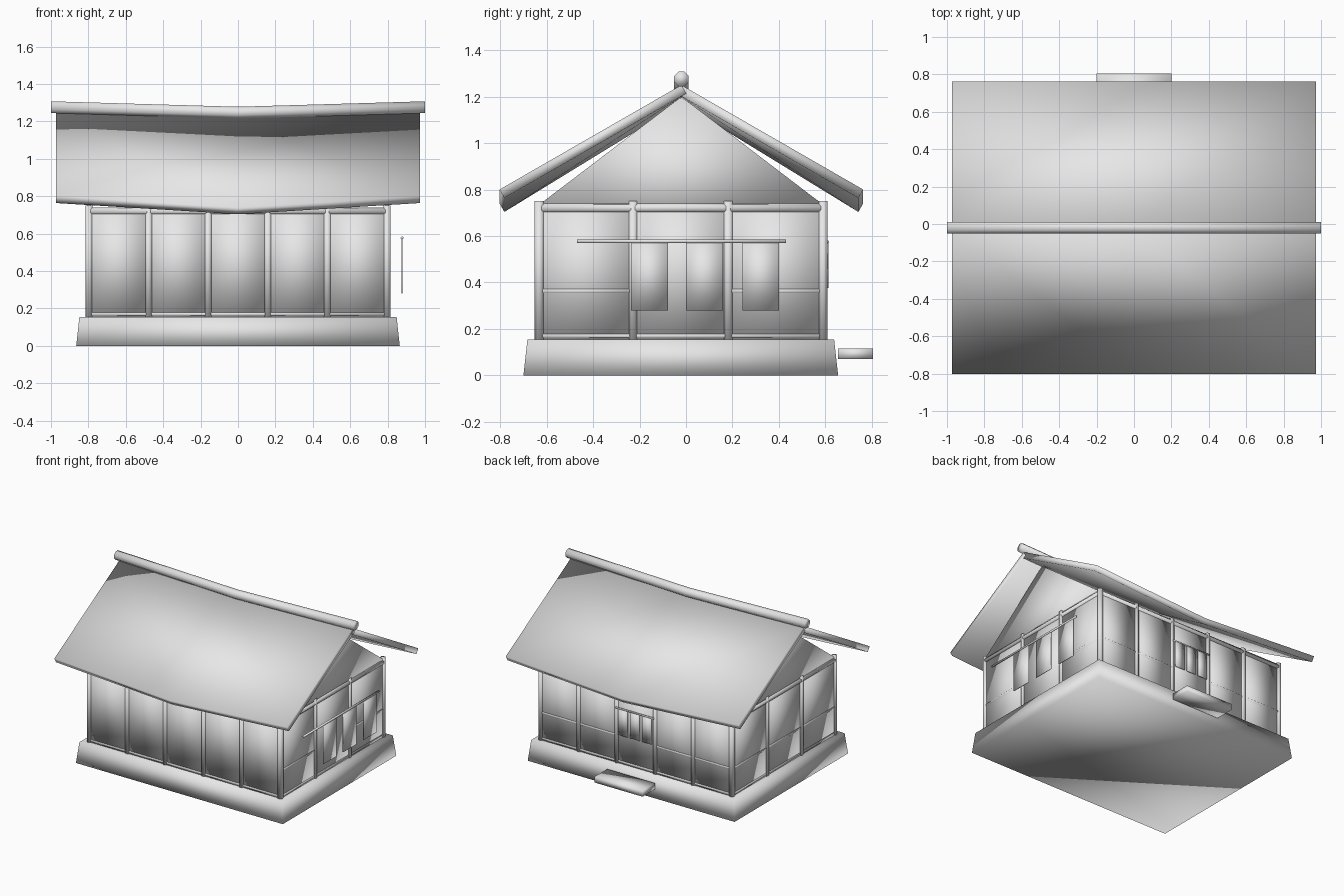
import bpy, bmesh, math
from mathutils import Vector

if "Cube" in bpy.data.objects:
    bpy.data.objects.remove(bpy.data.objects["Cube"], do_unlink=True)

GREY = (0.8, 0.8, 0.8, 1)
mat = bpy.data.materials.new("plain_grey")
mat.use_nodes = True
mat.diffuse_color = GREY
mat.node_tree.nodes["Principled BSDF"].inputs["Base Color"].default_value = GREY


def loft(name, rings):
    """Closed solid through matching rings of points, with soft shading."""
    bm = bmesh.new()
    loops = [[bm.verts.new(p) for p in ring] for ring in rings]
    n = len(rings[0])
    for a, b in zip(loops, loops[1:]):
        for i in range(n):
            j = (i + 1) % n
            bm.faces.new((a[i], a[j], b[j], b[i]))
    bm.faces.new(loops[0])
    bm.faces.new(loops[-1])
    bmesh.ops.recalc_face_normals(bm, faces=bm.faces)
    for f in bm.faces:
        f.smooth = True
    mesh = bpy.data.meshes.new(name)
    bm.to_mesh(mesh)
    bm.free()
    mesh.materials.append(mat)
    obj = bpy.data.objects.new(name, mesh)
    bpy.context.collection.objects.link(obj)
    return obj


def slab(name, x, y, z, taper=0.0):
    """Box from (min, max) ranges; the top may be drawn in."""
    def ring(h, t):
        return [(x[0] + t, y[0] + t, h), (x[1] - t, y[0] + t, h),
                (x[1] - t, y[1] - t, h), (x[0] + t, y[1] - t, h)]
    return loft(name, [ring(z[0], 0), ring(z[1], taper)])


def pole(name, points, r, sides=8):
    """Round timber through a few points."""
    pts = [Vector(p) for p in points]
    axis = (pts[-1] - pts[0]).normalized()
    u = axis.orthogonal().normalized()
    v = axis.cross(u)
    angles = [math.tau * (i + 0.5) / sides for i in range(sides)]
    return loft(name, [[p + r * (math.cos(a) * u + math.sin(a) * v)
                        for a in angles] for p in pts])


# Stone base and door step
slab("base", (-0.865, 0.865), (-0.70, 0.655), (0, 0.155), 0.017)
slab("door_step", (-0.2, 0.2), (0.655, 0.805), (0.07, 0.115))

# Wall grid
XS = [-0.797, -0.478, -0.16, 0.16, 0.478, 0.797]
YS = [-0.632, -0.228, 0.182, 0.59]
MID_Y = -0.02
FLOOR, TOP = 0.15, 0.75


def wall(name, corners, rail_bays):
    """Posts, beams, infill panels and mid rails along one wall."""
    a, b = Vector(corners[0]), Vector(corners[-1])
    for z, r, part in ((0.72, 0.02, "top_beam"), (0.17, 0.014, "sill_beam")):
        pole(f"{name}_{part}", [(*a, z), (*b, z)], r)
    for i, (p, q) in enumerate(zip(corners, corners[1:])):
        dx, dy = (0, 0.01) if p[1] == q[1] else (0.01, 0)
        slab(f"{name}_panel_{i}", (p[0] - dx, q[0] + dx),
             (p[1] - dy, q[1] + dy), (FLOOR, 0.74))
        if i in rail_bays:
            pole(f"{name}_mid_rail_{i}", [(*p, 0.363), (*q, 0.363)], 0.014)


wall("front_wall", [(x, YS[0]) for x in XS], [])
wall("back_wall", [(x, YS[-1]) for x in XS], [0, 1, 3, 4])
wall("left_wall", [(XS[-1], y) for y in YS], [0, 2])
wall("right_wall", [(XS[0], y) for y in YS], [0, 1, 2])

# Upright posts around the outside
for i, x in enumerate(XS):
    for j, y in enumerate(YS):
        if i in (0, len(XS) - 1) or j in (0, len(YS) - 1):
            pole(f"post_{i}_{j}", [(x, y, FLOOR), (x, y, TOP)], 0.021)

# Gable triangles
for side, name in ((1, "left_gable"), (-1, "right_gable")):
    loft(name, [[(side * x, YS[0], 0.735), (side * x, YS[-1], 0.735),
                 (side * x, MID_Y, 1.2)] for x in (0.787, 0.807)])

# Sagging roof slopes
THICK = 0.042
RUN, RISE = 0.783, 0.45
length = math.hypot(RUN, RISE)
in_y, in_z = THICK * RISE / length, THICK * RUN / length
for side, name in ((-1, "front_roof"), (1, "back_roof")):
    rings = []
    for x, ridge_sag, eave_sag in ((-0.973, 0, 0), (0, 0.03, 0.06), (0.973, 0, 0)):
        top, eave = 1.25 - ridge_sag, 0.80 - eave_sag
        y = MID_Y + side * RUN
        rings.append([(x, MID_Y, top), (x, y, eave),
                      (x, y - side * in_y, eave - in_z),
                      (x, MID_Y - side * in_y, top - in_z)])
    loft(name, rings)

# Ridge pole bends with the roof
pole("ridge_pole", [(-1, MID_Y, 1.276), (0, MID_Y, 1.247), (1, MID_Y, 1.276)], 0.034)

# Hanging cloths on the left side
pole("side_cloth_rod", [(0.877, -0.47, 0.577), (0.877, 0.43, 0.577)], 0.008)
for i, y in enumerate((-0.157, 0.08, 0.322)):
    slab(f"side_cloth_{i}", (0.874, 0.880), (y - 0.079, y + 0.079), (0.28, 0.577))

# Door curtain at the back
pole("door_curtain_rod", [(-0.16, 0.611, 0.575), (0.16, 0.611, 0.575)], 0.006)
for i, x in enumerate((-0.1, 0, 0.1)):
    slab(f"door_curtain_{i}", (x - 0.04, x + 0.04), (0.608, 0.614), (0.375, 0.575))
